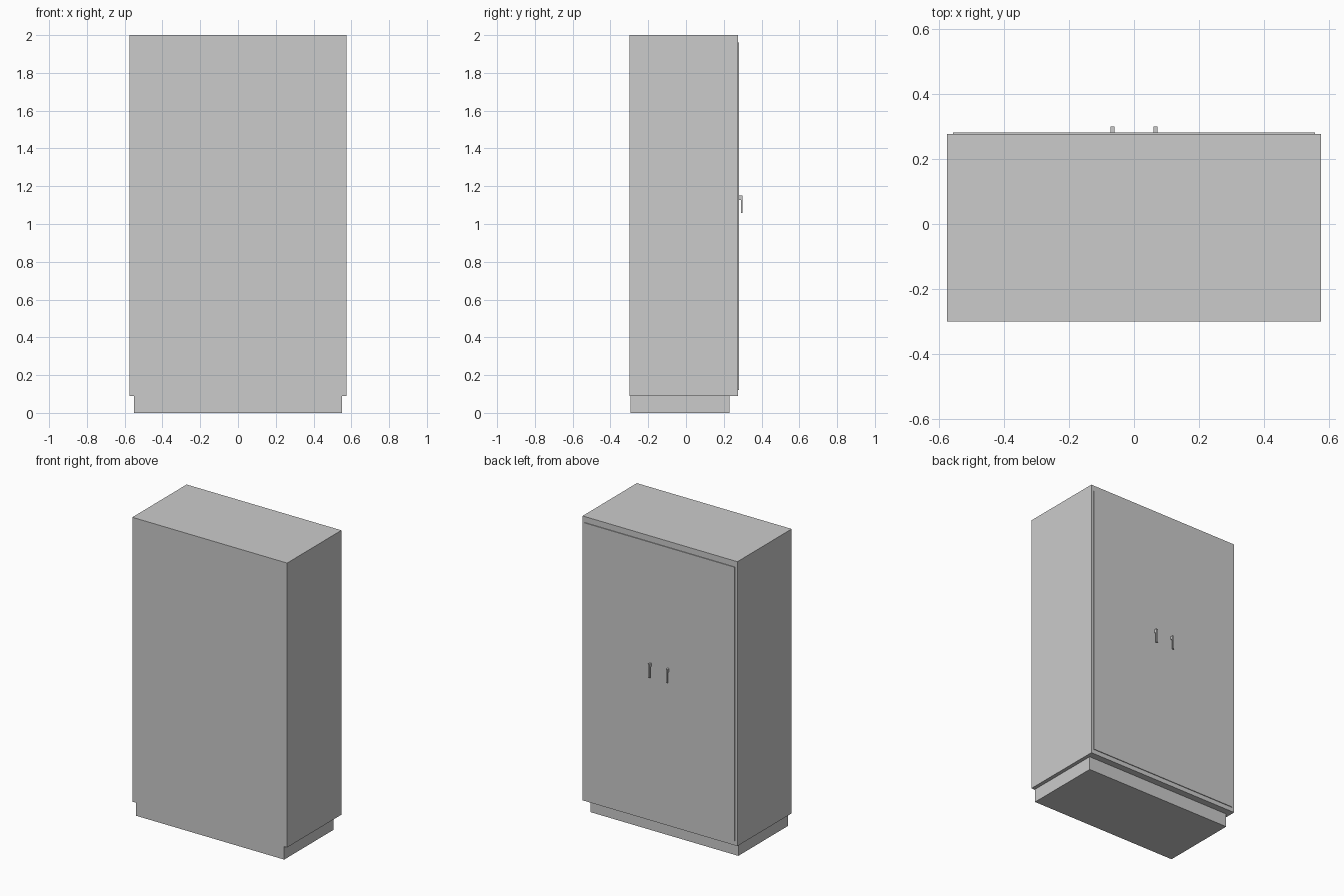
import bpy, bmesh

if "Cube" in bpy.data.objects:
    bpy.data.objects.remove(bpy.data.objects["Cube"])


def finish(name, bm):
    bmesh.ops.recalc_face_normals(bm, faces=bm.faces)
    mesh = bpy.data.meshes.new(name)
    bm.to_mesh(mesh)
    bm.free()
    obj = bpy.data.objects.new(name, mesh)
    bpy.context.collection.objects.link(obj)
    return obj


def box(name, x, y, z):
    bm = bmesh.new()
    bmesh.ops.create_cube(bm, size=1)
    for v in bm.verts:
        v.co = [lo + (c + 0.5) * (hi - lo) for c, (lo, hi) in zip(v.co, (x, y, z))]
    return finish(name, bm)


def extrude_x(name, profile, x0, x1):
    bm = bmesh.new()
    face = bm.faces.new([bm.verts.new((x0, y, z)) for y, z in profile])
    res = bmesh.ops.extrude_face_region(bm, geom=[face])
    verts = [g for g in res["geom"] if isinstance(g, bmesh.types.BMVert)]
    bmesh.ops.translate(bm, verts=verts, vec=(x1 - x0, 0, 0))
    return finish(name, bm)


# Carcass and recessed plinth
box("cabinet_body", (-0.575, 0.575), (-0.30, 0.276), (0.09, 2.0))
box("plinth", (-0.55, 0.55), (-0.295, 0.23), (0.0, 0.09))

# Slightly raised door panel on the +y side
box("door_panel", (-0.557, 0.557), (0.27, 0.281), (0.12, 1.96))

# Hooked handles: short stem with a lever hanging down
hook = [(0.278, 1.128), (0.278, 1.15), (0.30, 1.15),
        (0.30, 1.057), (0.292, 1.057), (0.292, 1.128)]
for side, cx in (("left", -0.066), ("right", 0.066)):
    extrude_x(f"{side}_handle", hook, cx - 0.006, cx + 0.006)
